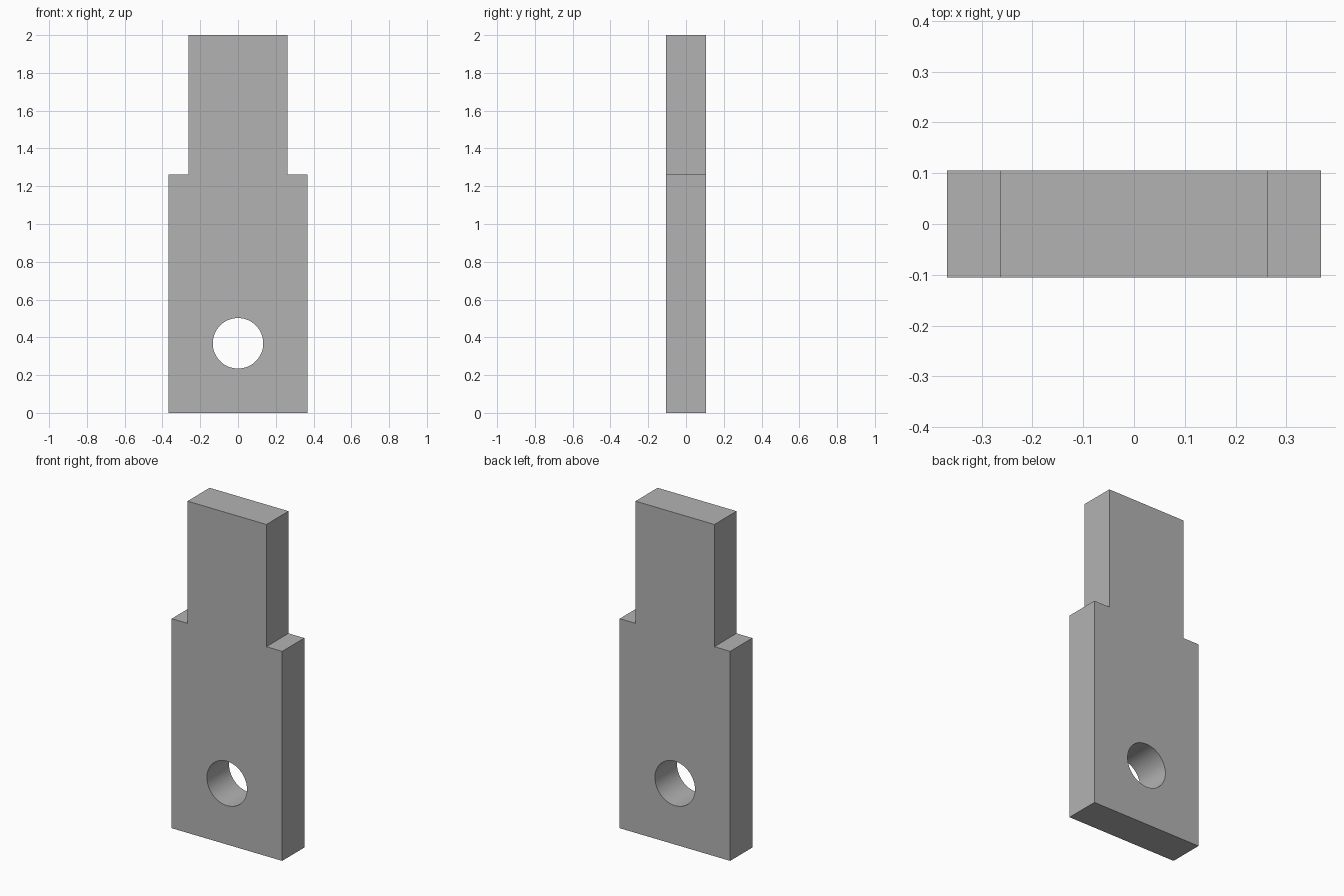
import bpy
import bmesh
from math import cos, sin, pi, radians

default = bpy.data.objects.get("Cube")
if default:
    bpy.data.objects.remove(default, do_unlink=True)

UNIT = 2 / 19            # plate is 19 units tall
HALF_DEPTH = UNIT
BODY_HALF = 3.5 * UNIT
TAB_HALF = 2.5 * UNIT
SHOULDER_Z = 12 * UNIT
TOP_Z = 19 * UNIT
HOLE_Z = 3.5 * UNIT
HOLE_RADIUS = 1.27 * UNIT
HOLE_SIDES = 64

# Plain grey metal
grey = bpy.data.materials.new("grey_metal")
grey.use_nodes = True
colour = (0.45, 0.45, 0.45, 1)
grey.diffuse_color = colour
grey.node_tree.nodes["Principled BSDF"].inputs["Base Color"].default_value = colour


def add_loop(bm, points):
    """Closed loop of edges on the front plane."""
    verts = [bm.verts.new((x, -HALF_DEPTH, z)) for x, z in points]
    return [bm.edges.new((a, b)) for a, b in zip(verts, verts[1:] + verts[:1])]


# Stepped outline, mirrored from its right half, and the round hole
half = [(BODY_HALF, 0), (BODY_HALF, SHOULDER_Z), (TAB_HALF, SHOULDER_Z), (TAB_HALF, TOP_Z)]
outline = half + [(-x, z) for x, z in reversed(half)]
angles = [2 * pi * i / HOLE_SIDES for i in range(HOLE_SIDES)]
hole = [(HOLE_RADIUS * cos(a), HOLE_Z + HOLE_RADIUS * sin(a)) for a in angles]

# Fill between the loops and extrude to the plate thickness
bm = bmesh.new()
edges = add_loop(bm, outline) + add_loop(bm, hole)
bmesh.ops.triangle_fill(bm, edges=edges, use_beauty=True)
extruded = bmesh.ops.extrude_face_region(bm, geom=bm.faces[:], use_keep_orig=True)
back = [v for v in extruded["geom"] if isinstance(v, bmesh.types.BMVert)]
bmesh.ops.translate(bm, verts=back, vec=(0, 2 * HALF_DEPTH, 0))
bmesh.ops.recalc_face_normals(bm, faces=bm.faces[:])

mesh = bpy.data.meshes.new("stepped_plate")
bm.to_mesh(mesh)
bm.free()
mesh.materials.append(grey)
plate = bpy.data.objects.new("stepped_plate", mesh)
bpy.context.collection.objects.link(plate)

# Smooth hole wall, sharp plate edges
bpy.context.view_layer.objects.active = plate
plate.select_set(True)
bpy.ops.object.shade_smooth_by_angle(angle=radians(30))
